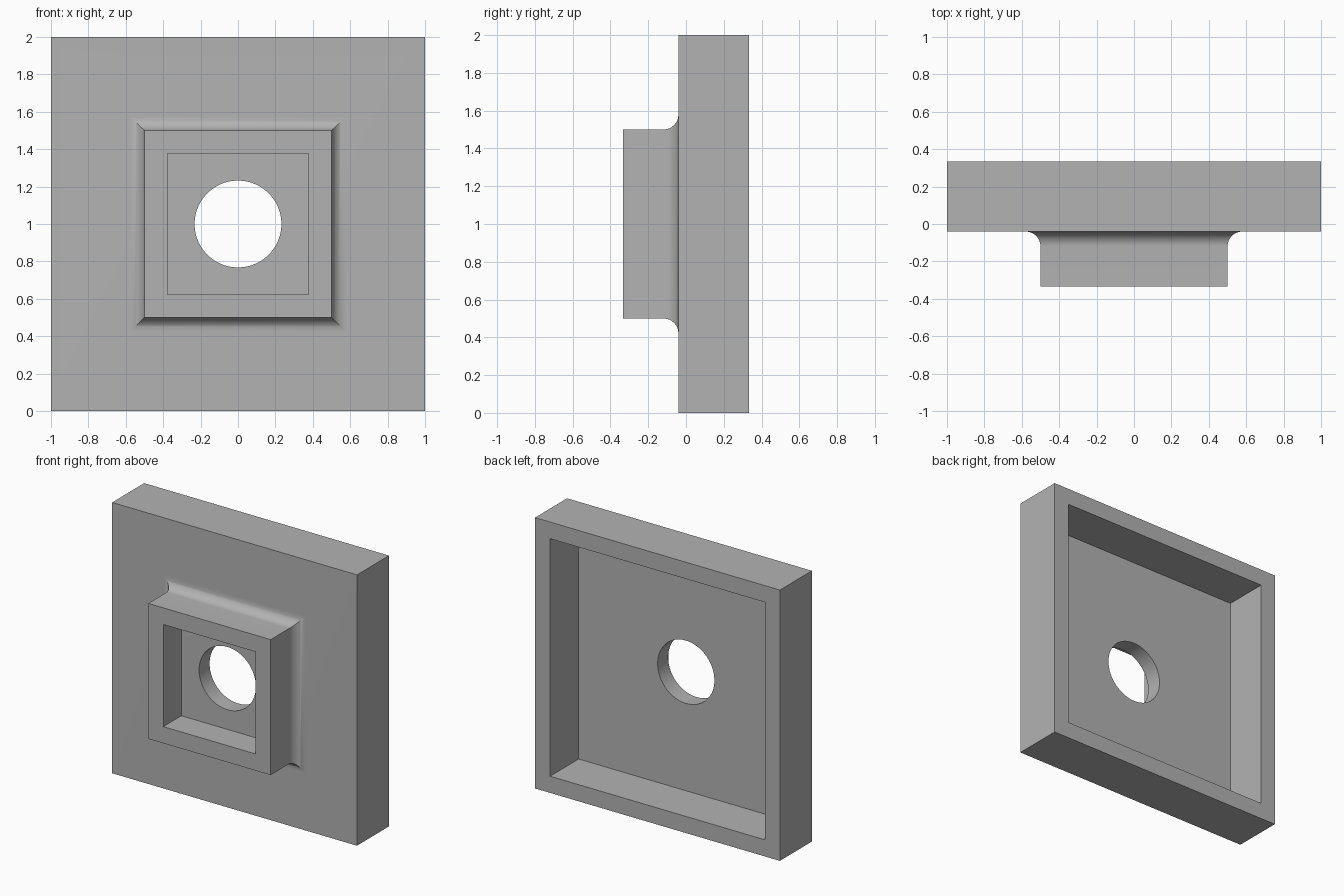
import bpy, bmesh, math

cube = bpy.data.objects.get("Cube")
if cube:
    bpy.data.objects.remove(cube, do_unlink=True)

# Key dimensions
CENTRE_Z = 1.0
FRONT, PLATE_FRONT, BACK = -0.333, -0.04, 0.333
WALL = 0.123
FILLET = 0.08
HOLE_RADIUS = 0.232

grey = bpy.data.materials.new("plain grey")
grey.use_nodes = True
colour = (0.45, 0.45, 0.45, 1)
grey.diffuse_color = colour
grey.node_tree.nodes["Principled BSDF"].inputs["Base Color"].default_value = colour

# Section through the wall: (half width, depth), front recess floor to back recess floor
profile = [(0.5 - WALL, -WALL), (0.5 - WALL, FRONT), (0.5, FRONT)]
STEPS = 12
for i in range(STEPS + 1):
    a = math.pi / 2 * i / STEPS
    profile.append((0.5 + FILLET * (1 - math.cos(a)),
                    PLATE_FRONT - FILLET * (1 - math.sin(a))))
profile += [(1, PLATE_FRONT), (1, BACK), (1 - WALL, BACK), (1 - WALL, 0)]

# Sweep the section round a square, with mitred corners
bm = bmesh.new()
corners = [(-1, -1), (1, -1), (1, 1), (-1, 1)]
rings = [[bm.verts.new((sx * h, y, CENTRE_Z + sz * h)) for sx, sz in corners]
         for h, y in profile]
for a, b in zip(rings, rings[1:]):
    for i in range(4):
        j = (i + 1) % 4
        bm.faces.new((a[i], a[j], b[j], b[i]))
bm.faces.new(rings[0])
bm.faces.new(rings[-1])
bmesh.ops.recalc_face_normals(bm, faces=bm.faces)
mesh = bpy.data.meshes.new("flanged_housing")
bm.to_mesh(mesh)
bm.free()
mesh.materials.append(grey)
housing = bpy.data.objects.new("flanged_housing", mesh)
bpy.context.collection.objects.link(housing)

# Round hole through the web
bpy.ops.mesh.primitive_cylinder_add(vertices=96, radius=HOLE_RADIUS, depth=0.5,
                                    location=(0, -WALL / 2, CENTRE_Z),
                                    rotation=(math.pi / 2, 0, 0))
cutter = bpy.context.object
cutter.name = "hole_cutter"
cutter.hide_render = True
cutter.data.materials.append(grey)
cut = housing.modifiers.new("round hole", 'BOOLEAN')
cut.operation = 'DIFFERENCE'
cut.solver = 'EXACT'
cut.object = cutter

bpy.ops.object.select_all(action='DESELECT')
housing.select_set(True)
bpy.context.view_layer.objects.active = housing
bpy.ops.object.modifier_apply(modifier=cut.name)
bpy.data.objects.remove(cutter, do_unlink=True)
bpy.ops.object.shade_smooth_by_angle(angle=math.radians(30))
